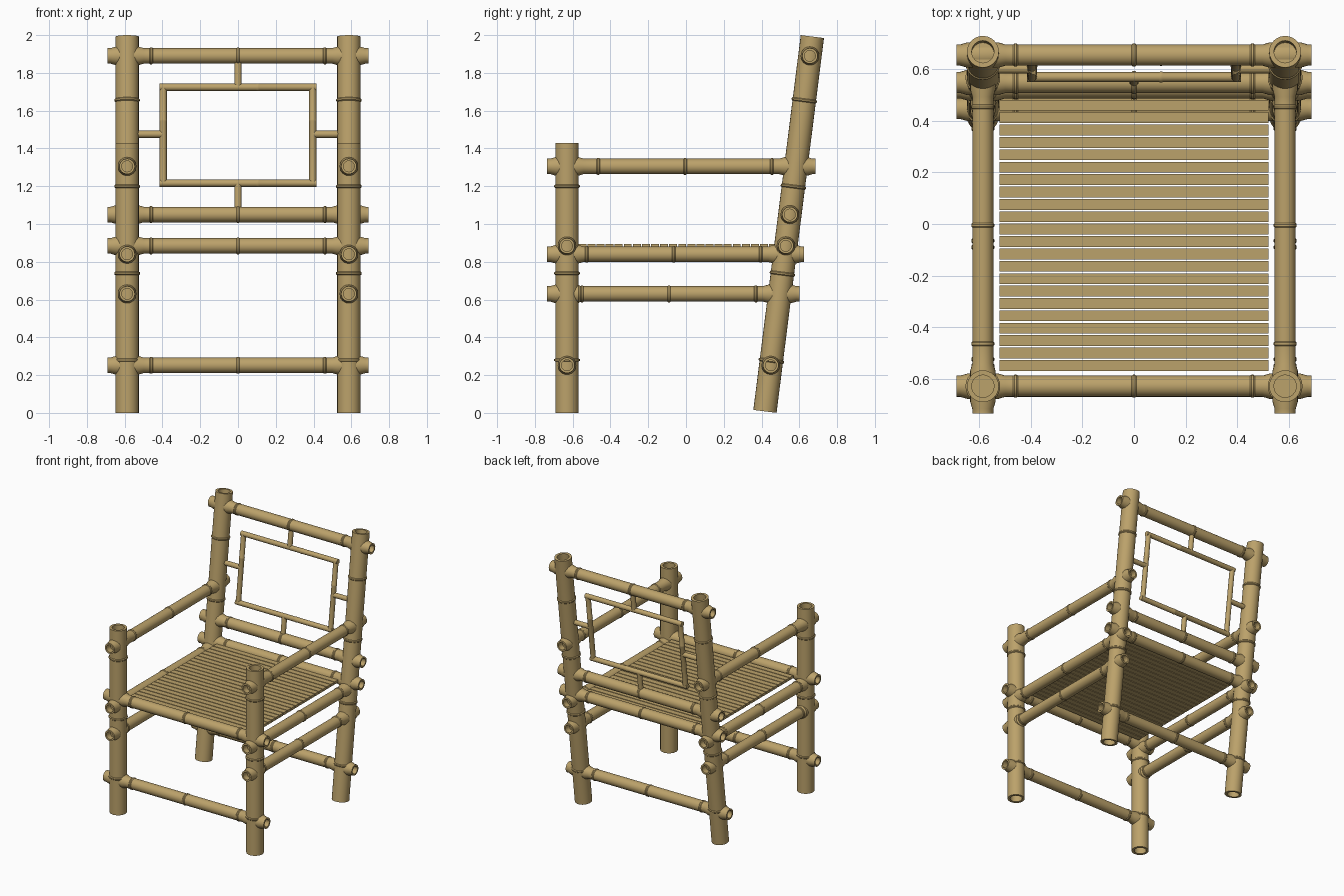
import bpy, bmesh, math
from mathutils import Vector

if "Cube" in bpy.data.objects:
    bpy.data.objects.remove(bpy.data.objects["Cube"])

bamboo = bpy.data.materials.new("bamboo tan")
bamboo.diffuse_color = (0.50, 0.36, 0.145, 1)
bamboo.use_nodes = True
bamboo.node_tree.nodes["Principled BSDF"].inputs["Base Color"].default_value = bamboo.diffuse_color

PITCH = 0.46                      # distance between bamboo nodes
LEG_X, FRONT_Y = 0.587, -0.63


def back_y(z):
    """Centre line of the raked back posts."""
    return 0.418 + (z - 0.008) * 0.1265


def pole(name, a, b, r, nodes=(), collars=(), recess=0.06, sides=24):
    """Bamboo pole from a to b: lathed outline with node rings, joint flares and hollow ends."""
    a, b = Vector(a), Vector(b)
    length = (b - a).length
    outline = [(0, r)]
    for d in nodes:
        outline += [(d - 0.009, r), (d - 0.004, r * 1.09), (d + 0.004, r * 1.09), (d + 0.009, r)]
    for d in collars:
        outline += [(d - 0.088, r), (d - 0.06, r * 1.2), (d + 0.06, r * 1.2), (d + 0.088, r)]
    outline = sorted(p for p in outline if 0 <= p[0] <= length) + [(length, r)]
    if recess:
        inner = r * 0.7
        outline = [(recess, 0), (recess, inner), (0, inner)] + outline
        outline += [(length, inner), (length - recess, inner), (length - recess, 0)]
    else:
        outline = [(0, 0)] + outline + [(length, 0)]
    bm = bmesh.new()
    verts = [bm.verts.new((q, 0, d)) for d, q in outline]
    edges = [bm.edges.new(p) for p in zip(verts, verts[1:])]
    bmesh.ops.spin(bm, geom=verts + edges, cent=(0, 0, 0), axis=(0, 0, 1),
                   angle=2 * math.pi, steps=sides)
    bmesh.ops.remove_doubles(bm, verts=bm.verts, dist=1e-5)
    bmesh.ops.recalc_face_normals(bm, faces=bm.faces)
    finish(name, bm, a, (b - a).to_track_quat('Z', 'Y'))


def finish(name, bm, loc=(0, 0, 0), rot=None):
    mesh = bpy.data.meshes.new(name)
    bm.to_mesh(mesh)
    bm.free()
    mesh.materials.append(bamboo)
    ob = bpy.data.objects.new(name, mesh)
    bpy.context.collection.objects.link(ob)
    ob.location = loc
    if rot:
        ob.rotation_mode = 'QUATERNION'
        ob.rotation_quaternion = rot
        bpy.ops.object.select_all(action='DESELECT')
        ob.select_set(True)
        bpy.context.view_layer.objects.active = ob
        bpy.ops.object.shade_smooth_by_angle(angle=math.radians(35))


# Posts and side rails, both sides
for side, s in (("left", -1), ("right", 1)):
    x = s * LEG_X
    pole(side + "_front_post", (x, FRONT_Y, 0), (x, FRONT_Y, 1.43), 0.062, (0.28, 0.74, 1.2))
    pole(side + "_back_post", (x, back_y(0.008), 0.008), (x, back_y(1.992), 1.992), 0.062,
         (0.27, 0.735, 1.2, 1.66))
    for name, z, end in (("arm", 1.305, 0.685), ("seat_side_rail", 0.84, 0.625),
                         ("side_stretcher", 0.63, 0.60)):
        n = end + 0.735 - 0.23
        pole(f"{side}_{name}", (x, -0.735, z), (x, end, z), 0.041,
             (n, n - PITCH, n - 2 * PITCH), (0.105, back_y(z) + 0.735))

# Cross rails, front and back
for name, y, z in (("front_stretcher", FRONT_Y, 0.252), ("front_seat_rail", FRONT_Y, 0.884),
                   ("back_stretcher", back_y(0.252), 0.252),
                   ("back_seat_rail", back_y(0.884), 0.884),
                   ("lower_back_rail", back_y(1.05), 1.05), ("top_back_rail", back_y(1.89), 1.89)):
    pole(name, (-0.69, y, z), (0.69, y, z), 0.041, (0.23, 0.69, 1.15),
         (0.69 - LEG_X, 0.69 + LEG_X))


# Thin rectangular back frame and its connectors
def thin(name, x1, z1, x2, z2, nodes=()):
    pole(name, (x1, back_y(z1), z1), (x2, back_y(z2), z2), 0.019, nodes, recess=0, sides=16)


thin("back_frame_top", -0.415, 1.724, 0.415, 1.724, (0.52,))
thin("back_frame_bottom", -0.415, 1.216, 0.415, 1.216, (0.52,))
thin("upper_connector", 0, 1.724, 0, 1.87)
thin("lower_connector", 0, 1.07, 0, 1.216)
for side, s in (("left", -1), ("right", 1)):
    thin(side + "_frame_upright", s * 0.396, 1.216, s * 0.396, 1.724, (0.335,))
    thin(side + "_connector", s * 0.396, 1.475, s * 0.56, 1.475)

# Seat slats
for i in range(22):
    bm = bmesh.new()
    bmesh.ops.create_cube(bm, size=1)
    bmesh.ops.scale(bm, vec=(1.044, 0.042, 0.02), verts=bm.verts)
    finish(f"seat_slat_{i + 1}", bm, (0, -0.549 + i * 0.0481, 0.885))
